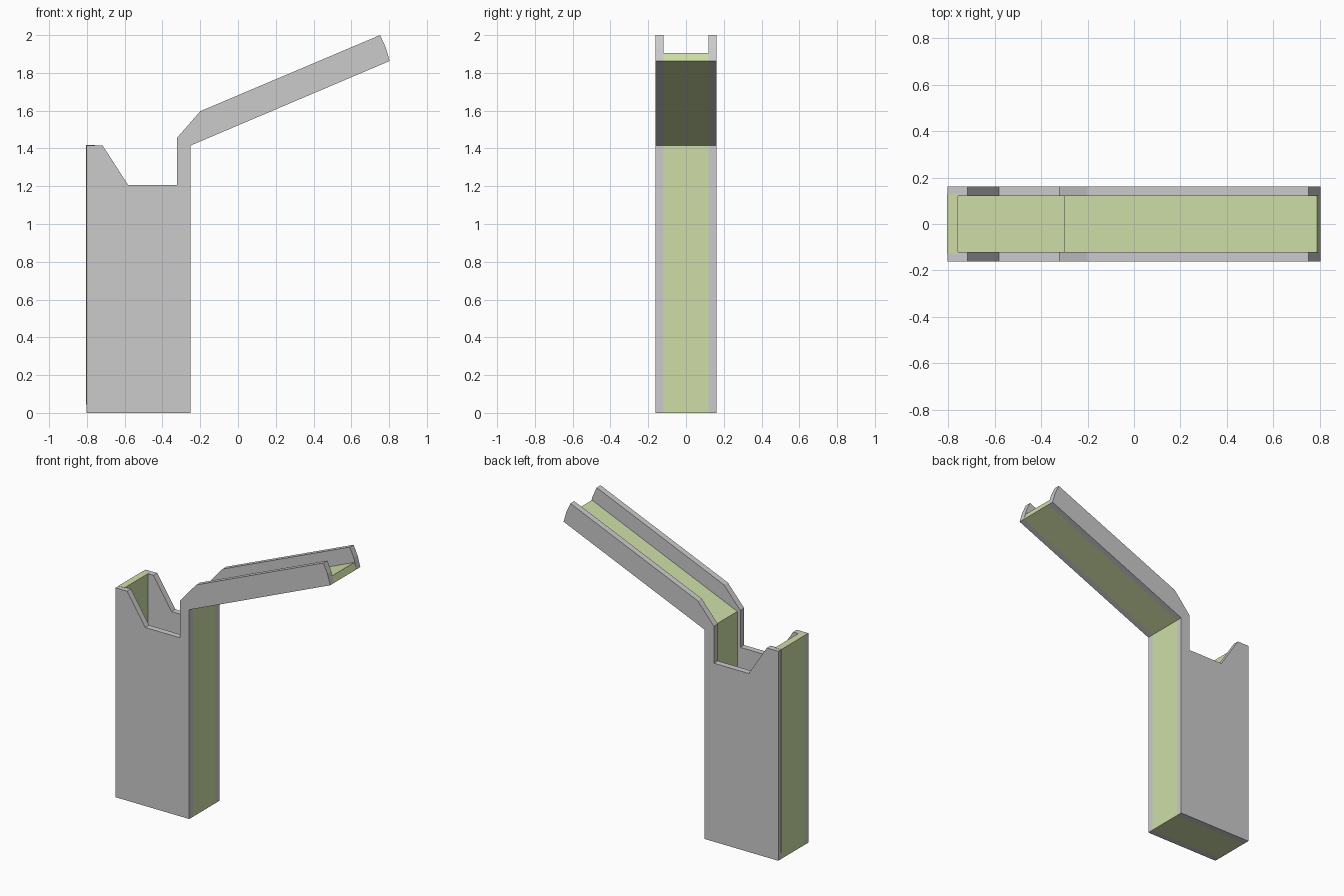
import bpy, bmesh

if "Cube" in bpy.data.objects:
    bpy.data.objects.remove(bpy.data.objects["Cube"])

green = bpy.data.materials.new("pale_green")
green.diffuse_color = (0.62, 0.73, 0.39, 1)
green.use_nodes = True
green.node_tree.nodes["Principled BSDF"].inputs["Base Color"].default_value = green.diffuse_color


def extrude_profile(name, points, y0, y1, mat=None):
    """Solid made by extruding an (x, z) outline along y."""
    bm = bmesh.new()
    face = bm.faces.new([bm.verts.new((x, y0, z)) for x, z in points])
    res = bmesh.ops.extrude_face_region(bm, geom=[face])
    verts = [g for g in res["geom"] if isinstance(g, bmesh.types.BMVert)]
    bmesh.ops.translate(bm, verts=verts, vec=(0, y1 - y0, 0))
    bmesh.ops.recalc_face_normals(bm, faces=bm.faces)
    me = bpy.data.meshes.new(name)
    bm.to_mesh(me)
    bm.free()
    ob = bpy.data.objects.new(name, me)
    bpy.context.collection.objects.link(ob)
    if mat:
        me.materials.append(mat)
    return ob


HALF, INNER = 0.161, 0.12

# Two side plates: box, notch and raised arm in one outline
side = [(-0.803, 0), (-0.252, 0), (-0.252, 1.415), (0.803, 1.863),
        (0.782, 1.935), (0.752, 2.0), (-0.2, 1.597), (-0.322, 1.457),
        (-0.322, 1.207), (-0.582, 1.207), (-0.717, 1.416), (-0.803, 1.416)]
for name, s in (("front_side_plate", -1), ("back_side_plate", 1)):
    extrude_profile(name, side, s * INNER, s * HALF)

# Bent inner strip: bin floor, right wall and sloping chute bed
strip = [(-0.803, 0), (-0.252, 0), (-0.252, 1.415), (0.803, 1.863),
         (0.787, 1.906), (-0.30, 1.444), (-0.30, 0.045), (-0.803, 0.045)]
extrude_profile("chute_bed", strip, -INNER, INNER, green)

# Left wall, slightly let into the side plates
wall = [(-0.804, 0.045), (-0.757, 0.045), (-0.757, 1.417), (-0.804, 1.417)]
extrude_profile("left_wall", wall, -0.13, 0.13, green)
